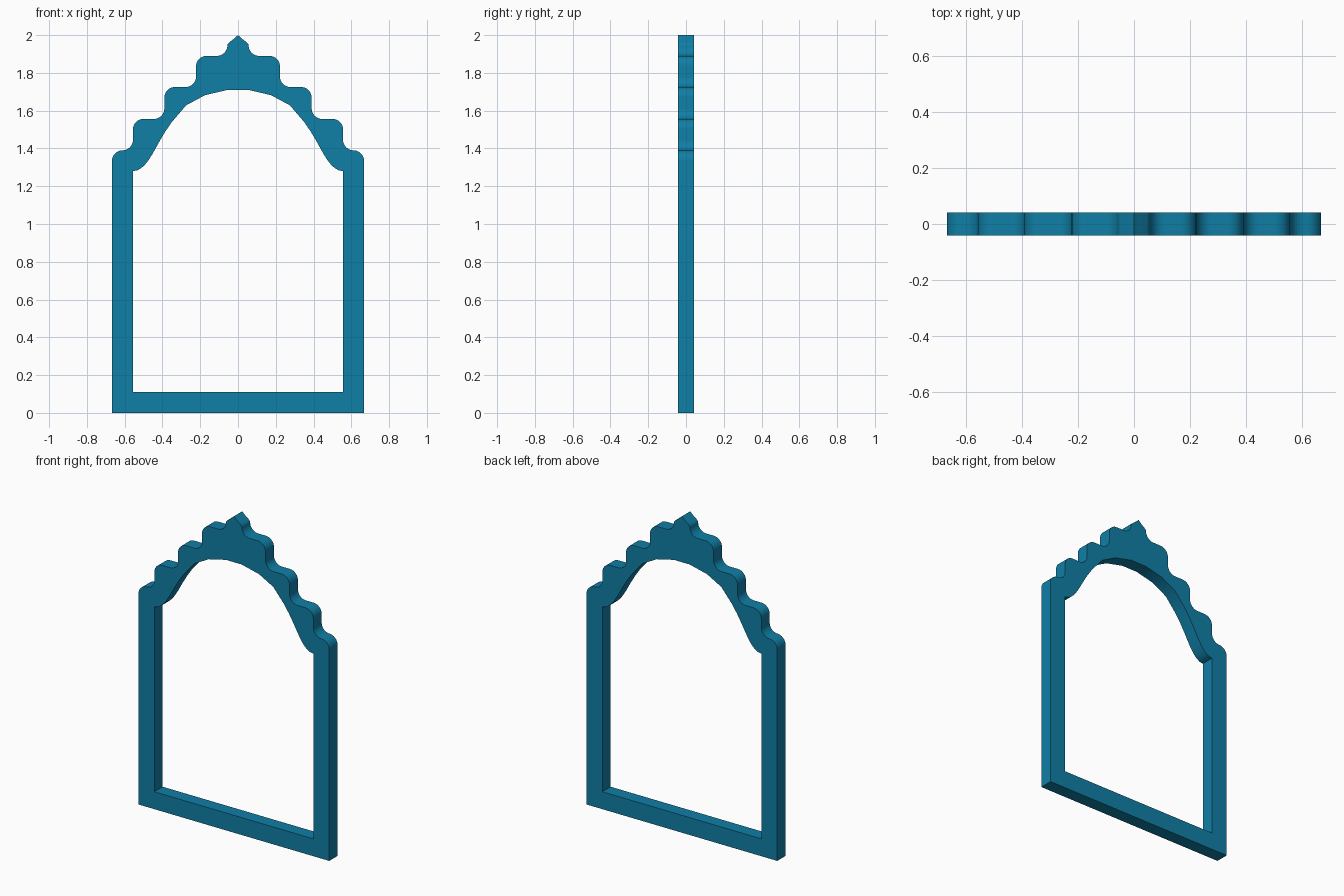
import bpy, bmesh, math

if "Cube" in bpy.data.objects:
    bpy.data.objects.remove(bpy.data.objects["Cube"])

HALF_DEPTH = 0.0415
R = 0.0555  # radius of every rounded step corner


def arc(cx, cz, a0, a1, n=8):
    return [(cx + R * math.cos(math.radians(a0 + (a1 - a0) * i / n)),
             cz + R * math.sin(math.radians(a0 + (a1 - a0) * i / n))) for i in range(n + 1)]


def bezier(p, q, r, s, n=8):
    out = []
    for i in range(n + 1):
        t = i / n
        u = 1 - t
        out.append(tuple(u**3 * a + 3 * u * u * t * b + 3 * u * t * t * c + t**3 * d
                         for a, b, c, d in zip(p, q, r, s)))
    return out


def mirrored(half):
    return half + [(-x, z) for x, z in reversed(half) if x > 1e-6]


# Outer silhouette: stepped shoulders, each a convex then a concave corner
outer = [(0.667, 0.0)]
steps = [(0.667, 1.39), (0.556, 1.556), (0.39, 1.725), (0.222, 1.89)]
ends = [0.556, 0.39, 0.222, 0.056]
for (x, z), nx in zip(steps, ends):
    outer += arc(x - R, z - R, 0, 90)
    outer += arc(nx + R, z + R, 270, 180)[(1 if x - R - nx - R < 0.01 else 0):]
# Pointed finial
outer += [(0.054, 1.953), (0.046, 1.962), (0.022, 1.98), (0.0, 2.0)]

# Opening: straight jambs, S-curved shoulders and a faceted arch
inner = [(0.556, 0.11)]
inner += bezier((0.556, 1.28), (0.49, 1.28), (0.45, 1.38), (0.41, 1.447))
inner += [(0.385, 1.489), (0.35, 1.54), (0.275, 1.628), (0.175, 1.682), (0.055, 1.71)]

# Filled, extruded profile
curve = bpy.data.curves.new("frame_profile", 'CURVE')
curve.dimensions = '2D'
curve.fill_mode = 'BOTH'
curve.extrude = HALF_DEPTH
for half in (outer, inner):
    pts = mirrored(half)
    spline = curve.splines.new('POLY')
    spline.points.add(len(pts) - 1)
    for p, (x, z) in zip(spline.points, pts):
        p.co = (x, z, 0, 1)
    spline.use_cyclic_u = True
frame = bpy.data.objects.new("arched_frame", curve)
bpy.context.collection.objects.link(frame)
frame.rotation_euler.x = math.pi / 2
bpy.context.view_layer.objects.active = frame
frame.select_set(True)
bpy.ops.object.convert(target='MESH')
frame = bpy.context.object
bpy.ops.object.transform_apply(rotation=True)

# Weld caps to walls
bm = bmesh.new()
bm.from_mesh(frame.data)
bmesh.ops.remove_doubles(bm, verts=bm.verts, dist=0.0005)
bmesh.ops.recalc_face_normals(bm, faces=bm.faces)
bm.to_mesh(frame.data)
bm.free()
bpy.ops.object.shade_smooth_by_angle(angle=math.radians(30))

# Teal paint
mat = bpy.data.materials.new("teal")
mat.diffuse_color = (0.005, 0.21, 0.38, 1)
mat.use_nodes = True
mat.node_tree.nodes["Principled BSDF"].inputs["Base Color"].default_value = mat.diffuse_color
frame.data.materials.clear()
frame.data.materials.append(mat)
